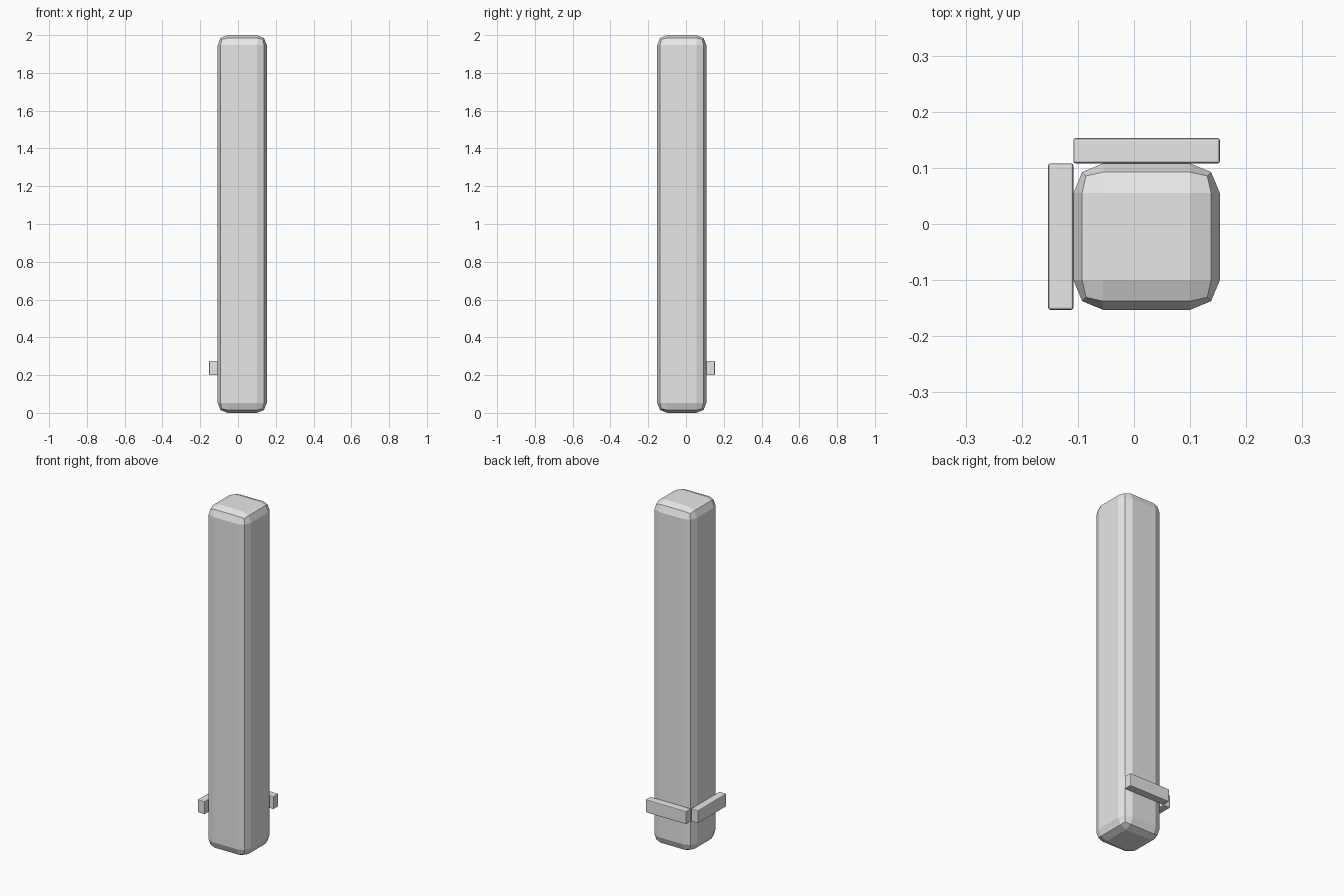
import bpy
import bmesh

default_cube = bpy.data.objects.get("Cube")
if default_cube:
    bpy.data.objects.remove(default_cube, do_unlink=True)

GREY = (0.8, 0.8, 0.8, 1.0)
grey = bpy.data.materials.new("light_grey")
grey.use_nodes = True
grey.diffuse_color = GREY
grey.node_tree.nodes["Principled BSDF"].inputs["Base Color"].default_value = GREY


def rounded_box(name, low, high, width):
    """Flat-shaded box between two corners, with a two-step bevel."""
    size = [b - a for a, b in zip(low, high)]
    bm = bmesh.new()
    bmesh.ops.create_cube(bm, size=1)
    bmesh.ops.scale(bm, vec=size, verts=bm.verts)
    mesh = bpy.data.meshes.new(name)
    bm.to_mesh(mesh)
    bm.free()
    mesh.materials.append(grey)
    obj = bpy.data.objects.new(name, mesh)
    obj.location = [(a + b) / 2 for a, b in zip(low, high)]
    bpy.context.collection.objects.link(obj)
    bevel = obj.modifiers.new("rounded_edges", "BEVEL")
    bevel.width = width
    bevel.segments = 2
    return obj


INNER, OUTER = 0.108, 0.153     # bar faces, measured from the centre
BAR_LOW, BAR_HIGH = 0.20, 0.275

# Tall post
rounded_box("post", (-INNER, -OUTER, 0), (OUTER, INNER, 2), 0.053)

# Short bars low on the right and back faces
rounded_box("right_bar", (-OUTER, -OUTER, BAR_LOW), (-INNER, INNER, BAR_HIGH), 0.004)
rounded_box("back_bar", (-INNER, INNER, BAR_LOW), (OUTER, OUTER, BAR_HIGH), 0.004)
